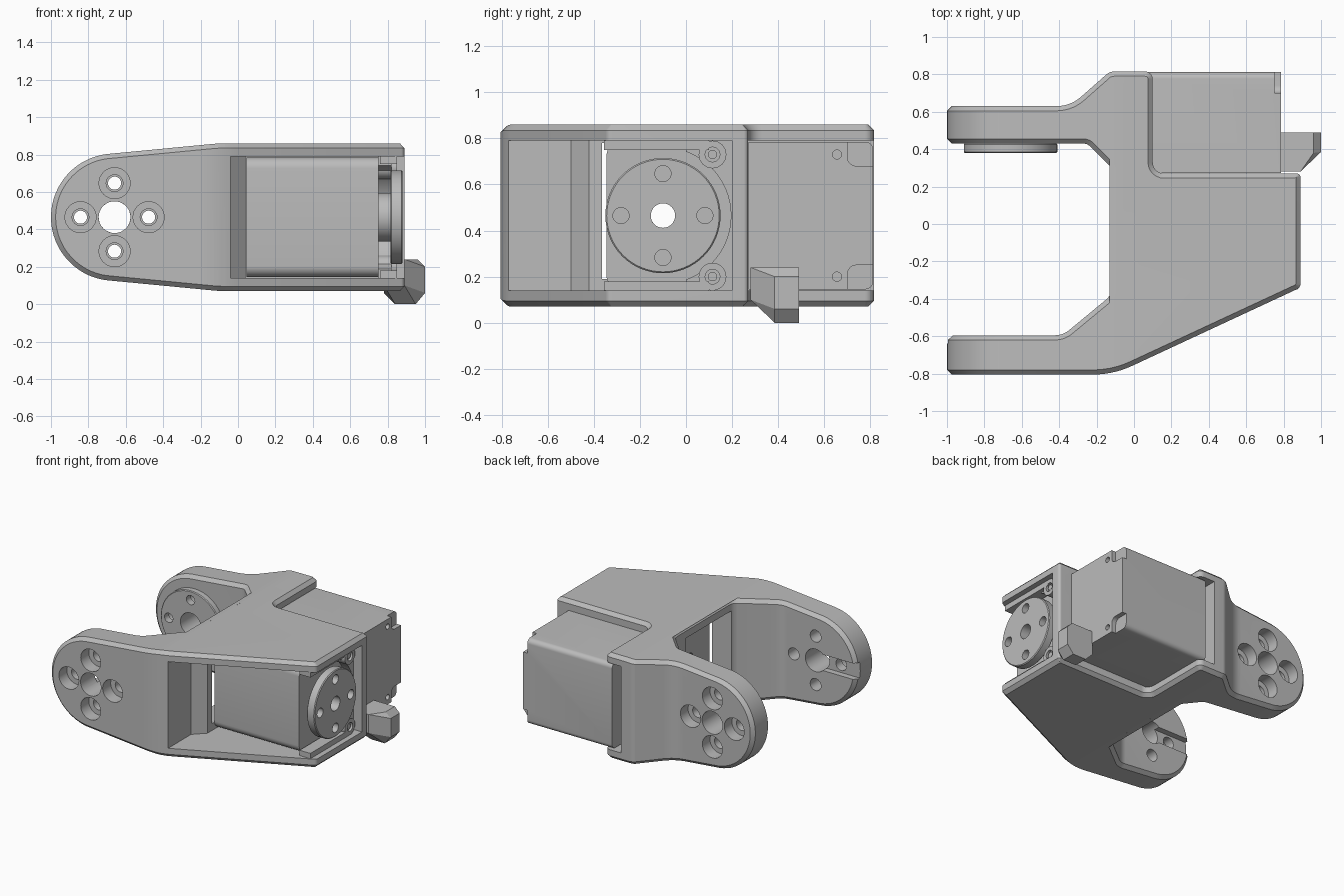
import bpy, bmesh, math
from mathutils import Vector, Matrix

default = bpy.data.objects.get("Cube")
if default:
    bpy.data.objects.remove(default, do_unlink=True)

grey = bpy.data.materials.new("light_grey")
grey.use_nodes = True
COLOUR = (0.5, 0.5, 0.5, 1)
grey.diffuse_color = COLOUR
grey.node_tree.nodes["Principled BSDF"].inputs["Base Color"].default_value = COLOUR

MID = 0.465                      # shared height of all the axes
ARM_X, HORN_Y = -0.66, -0.1      # arm pivot and front motor axis


def finish(name, bm):
    bmesh.ops.recalc_face_normals(bm, faces=bm.faces)
    mesh = bpy.data.meshes.new(name)
    bm.to_mesh(mesh)
    bm.free()
    mesh.materials.append(grey)
    obj = bpy.data.objects.new(name, mesh)
    bpy.context.collection.objects.link(obj)
    return obj


def prism(name, pts, axis, lo, hi):
    place = {"x": lambda p, t: (t, p[0], p[1]),
             "y": lambda p, t: (p[0], t, p[1]),
             "z": lambda p, t: (p[0], p[1], t)}[axis]
    bm = bmesh.new()
    a = [bm.verts.new(place(p, lo)) for p in pts]
    b = [bm.verts.new(place(p, hi)) for p in pts]
    bm.faces.new(a)
    bm.faces.new(b)
    for i in range(len(pts)):
        j = (i + 1) % len(pts)
        bm.faces.new((a[i], a[j], b[j], b[i]))
    return finish(name, bm)


def box(name, x, y, z):
    return prism(name, [(x[0], y[0]), (x[1], y[0]), (x[1], y[1]), (x[0], y[1])], "z", *z)


def rod(name, centre, r, axis, lo, hi, n=40):
    ring = [(centre[0] + r * math.cos(math.tau * i / n),
             centre[1] + r * math.sin(math.tau * i / n)) for i in range(n)]
    return prism(name, ring, axis, lo, hi)


def hull(name, pts):
    bm = bmesh.new()
    for p in pts:
        bm.verts.new(p)
    bmesh.ops.convex_hull(bm, input=bm.verts)
    bmesh.ops.dissolve_limit(bm, angle_limit=0.01, verts=bm.verts, edges=bm.edges)
    return finish(name, bm)


def fillet(corners, steps=7):
    """Round each (x, y, radius) corner of an outline."""
    out = []
    for i, (x, y, r) in enumerate(corners):
        p = Vector((x, y))
        if r == 0:
            out.append((x, y))
            continue
        u = (Vector(corners[i - 1][:2]) - p).normalized()
        v = (Vector(corners[(i + 1) % len(corners)][:2]) - p).normalized()
        half = u.angle(v) / 2
        centre = p + (u + v).normalized() * (r / math.sin(half))
        a = p + u * (r / math.tan(half)) - centre
        b = p + v * (r / math.tan(half)) - centre
        sweep = a.angle_signed(b)
        for k in range(steps + 1):
            q = centre + Matrix.Rotation(-sweep * k / steps, 2) @ a
            out.append((q.x, q.y))
    return out


def bake(obj):
    dg = bpy.context.evaluated_depsgraph_get()
    mesh = bpy.data.meshes.new_from_object(obj.evaluated_get(dg))
    obj.modifiers.clear()
    obj.data = mesh


def combine(obj, other, how="DIFFERENCE"):
    mod = obj.modifiers.new("bool", "BOOLEAN")
    mod.operation, mod.solver, mod.object = how, "EXACT", other
    bake(obj)
    bpy.data.objects.remove(other, do_unlink=True)


def bevel(obj, width, segments=1, angle=40):
    mod = obj.modifiers.new("bevel", "BEVEL")
    mod.width, mod.segments = width, segments
    mod.limit_method, mod.angle_limit = "ANGLE", math.radians(angle)
    mod.use_clamp_overlap = False
    bake(obj)


def cross(centre, r):
    return [(centre[0] + r * dx, centre[1] + r * dz)
            for dx, dz in ((1, 0), (-1, 0), (0, 1), (0, -1))]


# Bracket: plan outline intersected with the rounded, tapered side outline
plan = fillet([
    (-1.1, 0.63, 0), (-0.34, 0.63, 0.2), (-0.13, 0.815, 0.06), (0.1, 0.815, 0.04),
    (0.1, 0.27, 0.06), (0.89, 0.27, 0.02), (0.89, -0.34, 0.03), (-0.11, -0.805, 0.5),
    (-1.1, -0.805, 0), (-1.1, -0.595, 0), (-0.38, -0.595, 0.12), (-0.12, -0.38, 0.08),
    (-0.12, 0.3, 0.06), (-0.25, 0.43, 0.05), (-1.1, 0.43, 0)])
bracket = prism("bracket", plan, "z", 0, 1)
arc = [(ARM_X + 0.34 * math.cos(math.radians(a)), MID + 0.34 * math.sin(math.radians(a)))
       for a in range(97, 264, 5)]
side = fillet([(x, z, 0) for x, z in arc] + [(-0.1, 0.07, 0.9), (1.2, 0.07, 0),
                                            (1.2, 0.86, 0), (-0.1, 0.86, 0.9)])
combine(bracket, prism("side_cutter", side, "y", -1, 1), "INTERSECT")
bevel(bracket, 0.025)

# Motor bays, the window in the inner wall and the trough above the horn
combine(bracket, prism("front_bay", [
    (-0.04, -1), (-0.04, -0.5), (0.04, -0.42), (0.04, 0.2), (1.1, 0.2), (1.1, -1)],
    "z", 0.14, 0.79))
combine(bracket, box("window", (-0.3, 0.1), (-0.365, 0.18), (0.19, 0.78)))
combine(bracket, box("back_bay", (-0.03, 1.1), (0.27, 1), (0.14, 0.79)))
combine(bracket, hull("trough", [
    (x, y, z) for x, y, z in ((0.62, -0.23, 0.86), (0.62, 0.1, 0.86), (0.9, -0.1, 0.78),
                              (0.9, -0.02, 0.78), (0.9, -0.23, 0.86), (0.9, 0.1, 0.86),
                              (0.9, -0.23, 0.95), (0.9, 0.1, 0.95), (0.62, 0.1, 0.95),
                              (0.62, -0.23, 0.95))]))

# Pivot and screw holes in both arms, counterbored from outside
pivot = (ARM_X, MID)
combine(bracket, rod("pivot_hole", pivot, 0.085, "y", -1, 1))
for c in cross(pivot, 0.182):
    combine(bracket, rod("screw_hole", c, 0.045, "y", -1, 1, 24))
    combine(bracket, rod("front_sink", c, 0.083, "y", -1, -0.71, 32))
    combine(bracket, rod("back_sink", c, 0.083, "y", 0.54, 1, 32))
combine(bracket, box("arm_groove", (-1.1, ARM_X), (-0.64, -0.5), (MID - 0.06, MID + 0.06)))


def horn(name, centre, axis, lo, hi, hole):
    disc = rod(name, centre, 0.25, axis, lo, hi, 64)
    bevel(disc, 0.006)
    combine(disc, rod("hole", centre, hole, axis, -2, 2, 32))
    for c in cross(centre, 0.182):
        combine(disc, rod("hole", c, 0.035, axis, -2, 2, 24))


# Front motor with its hub and horn
axis_pt = (HORN_Y, MID)
y0, y1, z0, z1 = -0.345, 0.195, 0.145, 0.785
section = fillet([(y0, z0, 0.06), (y1, z0, 0.06), (y1, z1, 0.06), (y0, z1, 0.06)])
front_motor = prism("front_motor", section, "x", 0.045, 0.75)
combine(front_motor, rod("bore", axis_pt, 0.053, "x", -1, 2))
hub = rod("front_hub", axis_pt, 0.13, "x", 0.745, 0.82)
combine(hub, rod("bore", axis_pt, 0.053, "x", -1, 2))
horn("front_horn", axis_pt, "x", 0.815, 0.88, 0.053)

# Mounting plate around the horn, with screw lugs and lips
plate = box("horn_surround", (0.752, 0.82), (0, 0.22), (0.135, 0.795))
combine(plate, rod("clearance", axis_pt, 0.295, "x", 0, 2, 64))
for sign, label in ((1, "upper"), (-1, "lower")):
    c = (0.115, MID + sign * 0.265)
    lug = rod(label + "_lug", c, 0.06, "x", 0.752, 0.85, 32)
    combine(lug, rod("socket", c, 0.032, "x", 0.83, 1, 24))
    rod(label + "_screw", c, 0.02, "x", 0.82, 0.842, 20)
    z = sorted((MID + sign * 0.285, MID + sign * 0.328))
    box(label + "_lip", (0.76, 0.85), (-0.355, 0.1), z)

# Back motor: rounded outer edges, notched corners and case screws
y0, y1 = 0.272, 0.812
section = fillet([(y0, z0, 0), (y1, z0, 0.035), (y1, z1, 0.035), (y0, z1, 0)])
back_motor = prism("back_motor", section, "x", 0.045, 0.785)
for sign in (1, -1):
    corner = fillet([(0.7, MID + sign * 0.215, 0.04), (0.9, MID + sign * 0.215, 0),
                     (0.9, MID + sign * 0.4, 0), (0.7, MID + sign * 0.4, 0)])
    combine(back_motor, prism("corner_notch", corner, "x", 0.75, 1))
    combine(back_motor, rod("case_hole", (0.655, MID + sign * 0.265), 0.02, "x", 0.74, 1, 20))

# Horn on the inside of the back arm
horn("back_arm_horn", pivot, "y", 0.38, 0.432, 0.085)

# Chamfered stop block beside the front motor
hull("stop_block", [
    (0.78, 0.49, 0.24), (0.96, 0.49, 0.24), (0.96, 0.38, 0.24), (0.89, 0.28, 0.24),
    (0.78, 0.28, 0.24), (1, 0.49, 0.2), (1, 0.385, 0.2), (1, 0.49, 0.06), (1, 0.385, 0.06),
    (0.78, 0.49, 0.06), (0.89, 0.28, 0.1), (0.78, 0.28, 0.1), (0.84, 0.49, 0),
    (0.95, 0.49, 0), (0.95, 0.385, 0), (0.84, 0.385, 0)])

# Smooth curved sides, keep real edges sharp
for obj in bpy.context.collection.objects:
    if obj.type == "MESH":
        bpy.ops.object.select_all(action="DESELECT")
        obj.select_set(True)
        bpy.context.view_layer.objects.active = obj
        bpy.ops.object.shade_smooth_by_angle(angle=math.radians(25))
